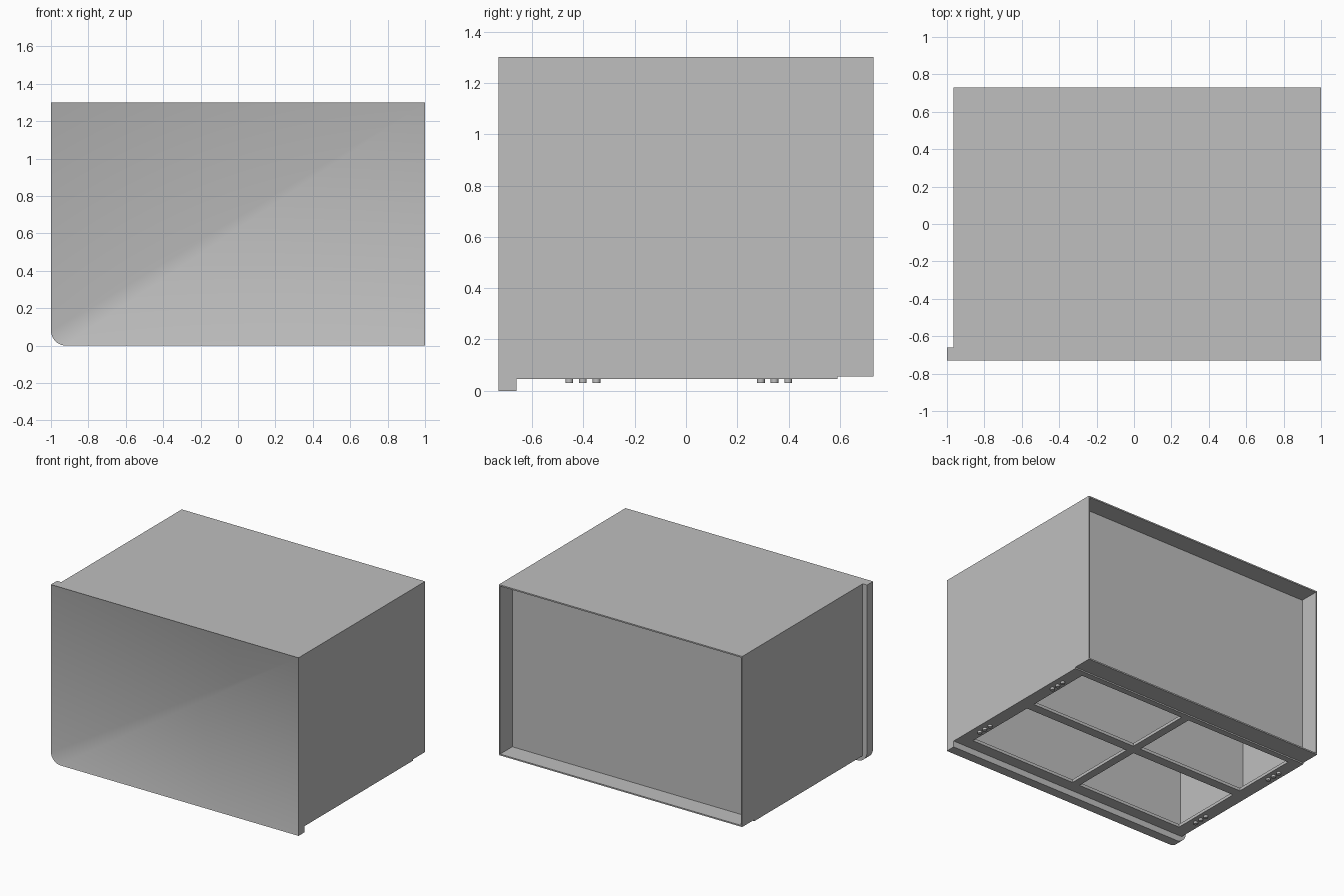
import bpy, bmesh, math

cube = bpy.data.objects.get("Cube")
if cube:
    bpy.data.objects.remove(cube, do_unlink=True)

grey = bpy.data.materials.new("light_grey")
grey.use_nodes = True
grey.diffuse_color = (0.52, 0.52, 0.52, 1)
grey.node_tree.nodes["Principled BSDF"].inputs["Base Color"].default_value = grey.diffuse_color

LEFT, RIGHT = -0.965, 1.0      # cabinet sides
FRONT, BACK = -0.73, 0.73
PANEL_BACK = -0.66             # rear of the front panel
RECESS = 0.59                  # rear face of the back board
FLOOR, TOP = 0.045, 1.3
T = 0.01                       # sheet thickness
MID = (LEFT + RIGHT) / 2


def finish(name, bm):
    bmesh.ops.recalc_face_normals(bm, faces=bm.faces)
    mesh = bpy.data.meshes.new(name)
    bm.to_mesh(mesh)
    bm.free()
    mesh.materials.append(grey)
    obj = bpy.data.objects.new(name, mesh)
    bpy.context.collection.objects.link(obj)
    return obj


def add_box(bm, xs, ys, zs):
    verts = bmesh.ops.create_cube(bm, size=1)["verts"]
    for v in verts:
        for i, (lo, hi) in enumerate((xs, ys, zs)):
            v.co[i] = lo if v.co[i] < 0 else hi


def box(name, xs, ys, zs):
    bm = bmesh.new()
    add_box(bm, xs, ys, zs)
    return finish(name, bm)


# Front panel: one rounded lower corner, face set in behind a thin rim
bm = bmesh.new()
r = 0.08
outline = [(1, 0), (1, TOP), (-1, TOP)]
for i in range(9):
    a = math.pi + i * math.pi / 16
    outline.append((-1 + r + r * math.cos(a), r + r * math.sin(a)))
face = bm.faces.new([bm.verts.new((x, PANEL_BACK, z)) for x, z in outline])
ext = bmesh.ops.extrude_face_region(bm, geom=[face], use_keep_orig=True)["geom"]
for v in (g for g in ext if isinstance(g, bmesh.types.BMVert)):
    v.co.y = FRONT
bmesh.ops.recalc_face_normals(bm, faces=bm.faces)
front = min(bm.faces, key=lambda f: f.calc_center_median().y)
bmesh.ops.inset_region(bm, faces=[front], thickness=0.008, depth=-0.003)
panel = finish("front_panel", bm)

# Sheet shell: sides and top reach past the recessed back board
inner = (LEFT + T, RIGHT - T)
box("right_side", (LEFT, LEFT + T), (PANEL_BACK, BACK), (0.055, TOP))
box("left_side", (RIGHT - T, RIGHT), (PANEL_BACK, BACK), (0.055, TOP))
box("top_sheet", inner, (PANEL_BACK, BACK), (TOP - T, TOP))
box("back_board", inner, (RECESS - T, RECESS), (0.055, TOP - T))
box("rear_floor_flange", inner, (RECESS, BACK), (0.055, 0.055 + T))
box("cross_partition", inner, (-0.03, -0.02), (0.055, TOP - T))

# Bottom frame with four openings
zs = (FLOOR, 0.067)
bm = bmesh.new()
for lo, hi in ((PANEL_BACK, -0.575), (0.545, RECESS)):
    add_box(bm, (LEFT, RIGHT), (lo, hi), zs)
for lo, hi in ((LEFT, LEFT + 0.095), (MID - 0.03, MID + 0.03), (RIGHT - 0.095, RIGHT)):
    add_box(bm, (lo, hi), (-0.575, 0.545), zs)
for lo, hi in ((LEFT + 0.095, MID - 0.03), (MID + 0.03, RIGHT - 0.095)):
    add_box(bm, (lo, hi), (-0.02, 0.05), zs)
finish("bottom_frame", bm)

# Rows of three small studs near each corner
bm = bmesh.new()
for x in (MID - 0.93, MID + 0.93):
    for y in (-0.402, 0.345):
        for step in (-1, 0, 1):
            stud = bmesh.ops.create_cone(bm, cap_ends=True, segments=16, radius1=0.015,
                                         radius2=0.015, depth=0.016)["verts"]
            bmesh.ops.translate(bm, verts=stud, vec=(x, y + step * 0.053, FLOOR - 0.007))
studs = finish("bottom_studs", bm)

# Smooth only the rounded surfaces
for obj in (panel, studs):
    bpy.ops.object.select_all(action="DESELECT")
    obj.select_set(True)
    bpy.context.view_layer.objects.active = obj
    bpy.ops.object.shade_smooth_by_angle(angle=math.radians(30))
